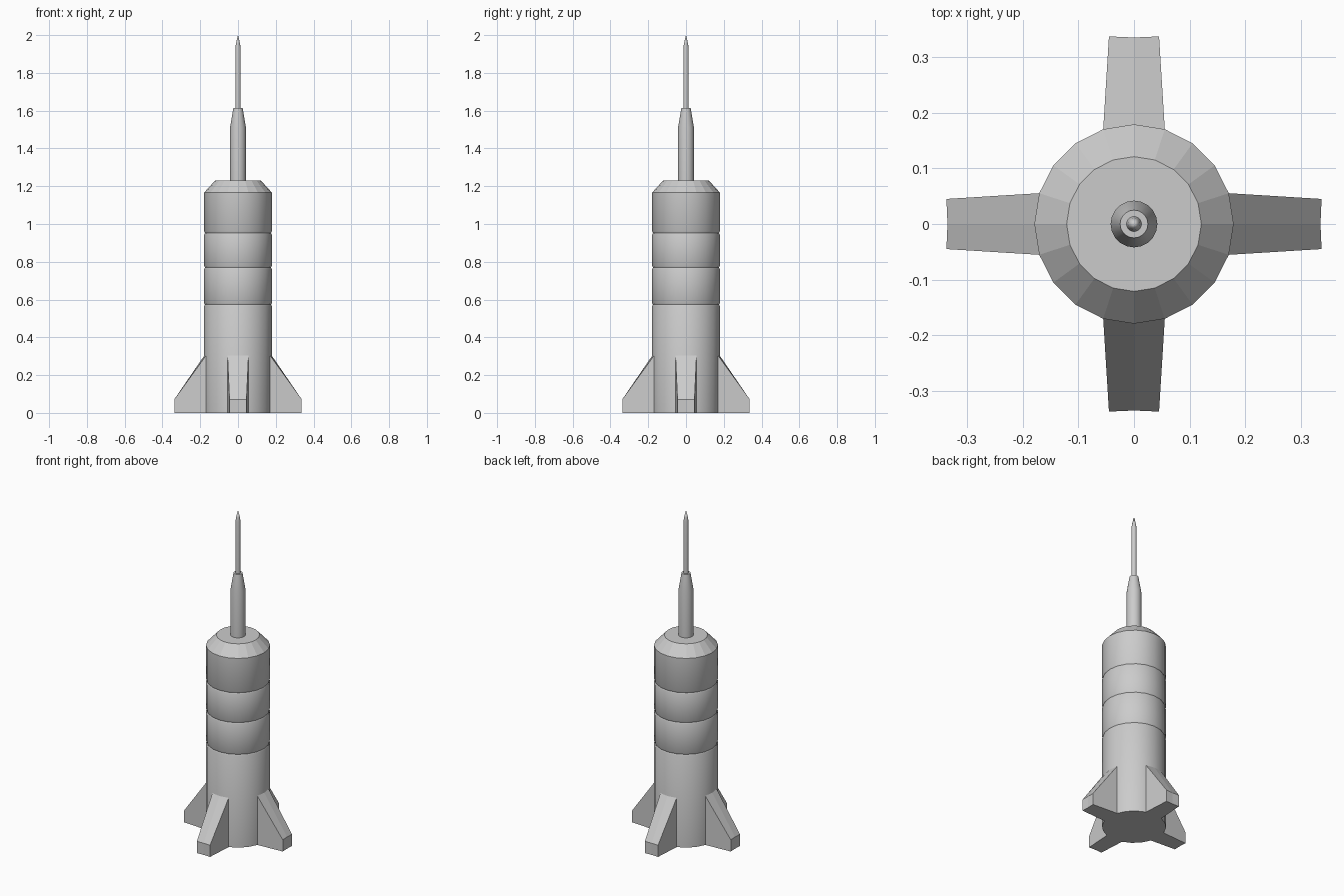
import bpy, bmesh
from math import sin, cos, pi, radians

if "Cube" in bpy.data.objects:
    bpy.data.objects.remove(bpy.data.objects["Cube"])

SIDES = 20


def finish(name, bm, angle=30):
    bmesh.ops.recalc_face_normals(bm, faces=bm.faces)
    me = bpy.data.meshes.new(name)
    bm.to_mesh(me)
    bm.free()
    ob = bpy.data.objects.new(name, me)
    bpy.context.collection.objects.link(ob)
    bpy.ops.object.select_all(action='DESELECT')
    ob.select_set(True)
    bpy.context.view_layer.objects.active = ob
    if angle:
        bpy.ops.object.shade_smooth_by_angle(angle=radians(angle))
    return ob


def lathe(name, profile):
    """Revolve (radius, z) points; zero radius makes a point, open ends are capped."""
    bm = bmesh.new()
    rings = []
    for r, z in profile:
        if r == 0:
            rings.append([bm.verts.new((0, 0, z))] * SIDES)
        else:
            rings.append([bm.verts.new((r * cos(2 * pi * i / SIDES), r * sin(2 * pi * i / SIDES), z))
                          for i in range(SIDES)])
    for a, b in zip(rings, rings[1:]):
        for i in range(SIDES):
            j = (i + 1) % SIDES
            bm.faces.new(list(dict.fromkeys((a[i], a[j], b[j], b[i]))))
    for ring in (rings[0], rings[-1]):
        if len(set(ring)) > 1:
            bm.faces.new(ring)
    return finish(name, bm)


# Main body with three shallow seams and a bevelled shoulder
R = 0.179
profile = [(R, 0)]
for z in (0.573, 0.769, 0.953):
    profile += [(R, z - 0.008), (R - 0.004, z), (R, z + 0.008)]
profile += [(R, 1.167), (0.121, 1.23)]
body = lathe("body", profile)
for p in body.data.polygons:
    if 0.3 < p.normal.z < 0.95 and p.center.z > 1.1:
        p.use_smooth = False

# Nose column and thin spike
lathe("nose_column", [(0.042, 1.225), (0.042, 1.51), (0.025, 1.613)])
lathe("nose_spike", [(0.014, 1.608), (0.014, 1.93), (0.011, 1.955), (0, 2.0)])

# Four tapered fins, each following two facets of the body
for k in range(4):
    bm = bmesh.new()
    a = k * pi / 2
    outline = []
    for s in (-1, 0, 1):
        t = s * pi / 10
        root = (R * cos(t), R * sin(t))
        tip = (0.337 if s else 0.335, 0.045 * s)
        pts = [(*root, 0), (*tip, 0), (*tip, 0.072), (*root, 0.303)]
        outline.append([bm.verts.new((x * cos(a) - y * sin(a), x * sin(a) + y * cos(a), z))
                        for x, y, z in pts])
    for p, q in zip(outline, outline[1:]):
        for i in range(4):
            j = (i + 1) % 4
            bm.faces.new((p[i], p[j], q[j], q[i]))
    bm.faces.new(outline[0])
    bm.faces.new(outline[2])
    finish(f"fin_{k + 1}", bm, angle=0)
